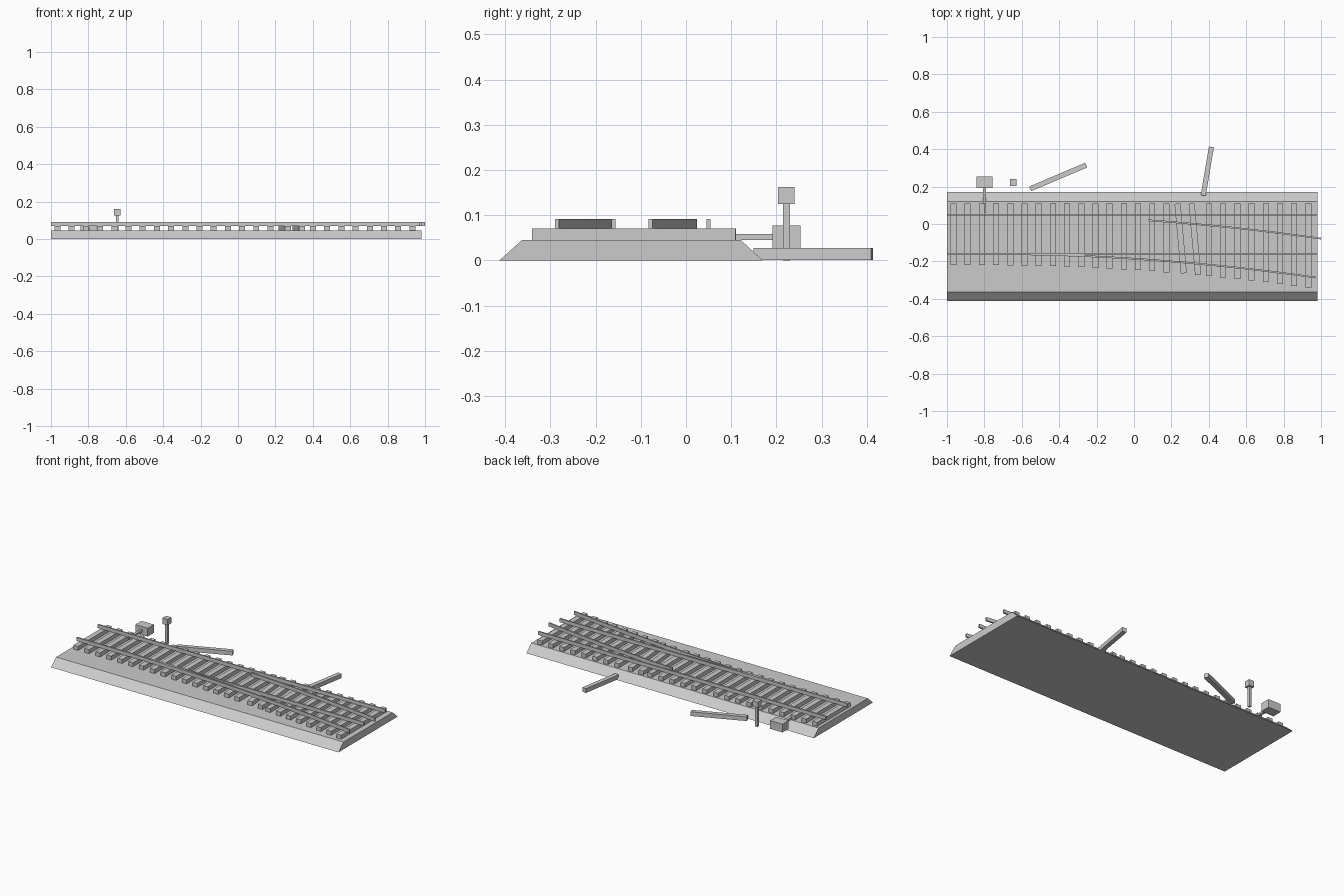
import bpy, bmesh, math
from mathutils import Vector

if "Cube" in bpy.data.objects:
    bpy.data.objects.remove(bpy.data.objects["Cube"])

grey = bpy.data.materials.new("plain grey")
grey.diffuse_color = (0.6, 0.6, 0.6, 1)
grey.use_nodes = True
grey.node_tree.nodes["Principled BSDF"].inputs["Base Color"].default_value = grey.diffuse_color


def finish(name, bm):
    bmesh.ops.recalc_face_normals(bm, faces=bm.faces)
    me = bpy.data.meshes.new(name)
    bm.to_mesh(me)
    bm.free()
    me.materials.append(grey)
    ob = bpy.data.objects.new(name, me)
    bpy.context.collection.objects.link(ob)
    return ob


def sweep(name, rings):
    """Skin a list of equal-length rings and cap both ends."""
    bm = bmesh.new()
    loops = [[bm.verts.new(p) for p in ring] for ring in rings]
    n = len(loops[0])
    for a, b in zip(loops, loops[1:]):
        for i in range(n):
            j = (i + 1) % n
            bm.faces.new((a[i], a[j], b[j], b[i]))
    bm.faces.new(loops[0][::-1])
    bm.faces.new(loops[-1])
    return finish(name, bm)


def box(name, x, y, z, angle=0):
    """Box from (min, max) ranges, turned about its own centre."""
    bm = bmesh.new()
    bmesh.ops.create_cube(bm, size=1)
    for v in bm.verts:
        v.co = Vector((v.co.x * (x[1] - x[0]), v.co.y * (y[1] - y[0]), v.co.z * (z[1] - z[0])))
    ob = finish(name, bm)
    ob.location = (sum(x) / 2, sum(y) / 2, sum(z) / 2)
    ob.rotation_euler.z = angle
    return ob


def beam(name, p, q, width, z):
    """Flat-lying beam between two plan points."""
    p, q = Vector(p), Vector(q)
    d, c = q - p, (p + q) / 2
    h = d.length / 2
    return box(name, (c.x - h, c.x + h), (c.y - width / 2, c.y + width / 2), z,
               math.atan2(d.y, d.x))


# Diverging route: parabola leaving the straight rail at x = -0.8
GAUGE = 0.21
K = 0.126 / 1.77 ** 2


def curve_y(x):
    return -0.16 - K * max(0, x + 0.8) ** 2


def rail(name, x0, x1, offset, curved, steps):
    rings = []
    for i in range(steps + 1):
        x = x0 + (x1 - x0) * i / steps
        slope = -2 * K * max(0, x + 0.8) if curved else 0
        n = Vector((-slope, 1, 0)).normalized()
        c = Vector((x, curve_y(x) if curved else -0.16, 0)) + n * offset
        rings.append([c + n * s + Vector((0, 0, z)) for s, z in
                      ((-0.0045, 0.07), (0.0045, 0.07), (0.0045, 0.092), (-0.0045, 0.092))])
    return sweep(name, rings)


# Ballast bed with sloping sides
profile = [(-0.413, 0), (0.17, 0), (0.121, 0.045), (-0.363, 0.045)]
sweep("ballast_bed", [[(x, y, z) for y, z in profile] for x in (-1, 0.982)])

# Sleepers, lengthening with the diverging route; two are skewed
for i in range(26):
    x = -0.965 + i * 0.0759
    box(f"sleeper_{i + 1}", (x - 0.016, x + 0.016), (curve_y(x) - 0.06, 0.11), (0.045, 0.07),
        0.09 if i in (16, 17) else 0)

# Rails
rail("straight_rail_front", -1, 0.982, 0, False, 1)
rail("straight_rail_back", -1, 0.982, GAUGE, False, 1)
rail("diverging_rail_outer", -0.8, 0.97, 0, True, 24)
rail("diverging_rail_inner", 0.064, 0.97, GAUGE, True, 14)

# Switch machine and throw rod
box("switch_machine", (-0.843, -0.757), (0.192, 0.253), (0.026, 0.077))
box("throw_rod", (-0.808, -0.792), (0.06, 0.2), (0.045, 0.058))

# Signal post and lamp
box("signal_post", (-0.653, -0.638), (0.215, 0.23), (0, 0.126))
box("signal_lamp", (-0.664, -0.628), (0.204, 0.24), (0.125, 0.162))

# Loose beams beside the track
beam("loose_beam_left", (-0.555, 0.188), (-0.255, 0.315), 0.027, (0.001, 0.027))
beam("loose_beam_right", (0.37, 0.152), (0.414, 0.412), 0.027, (0.001, 0.027))
